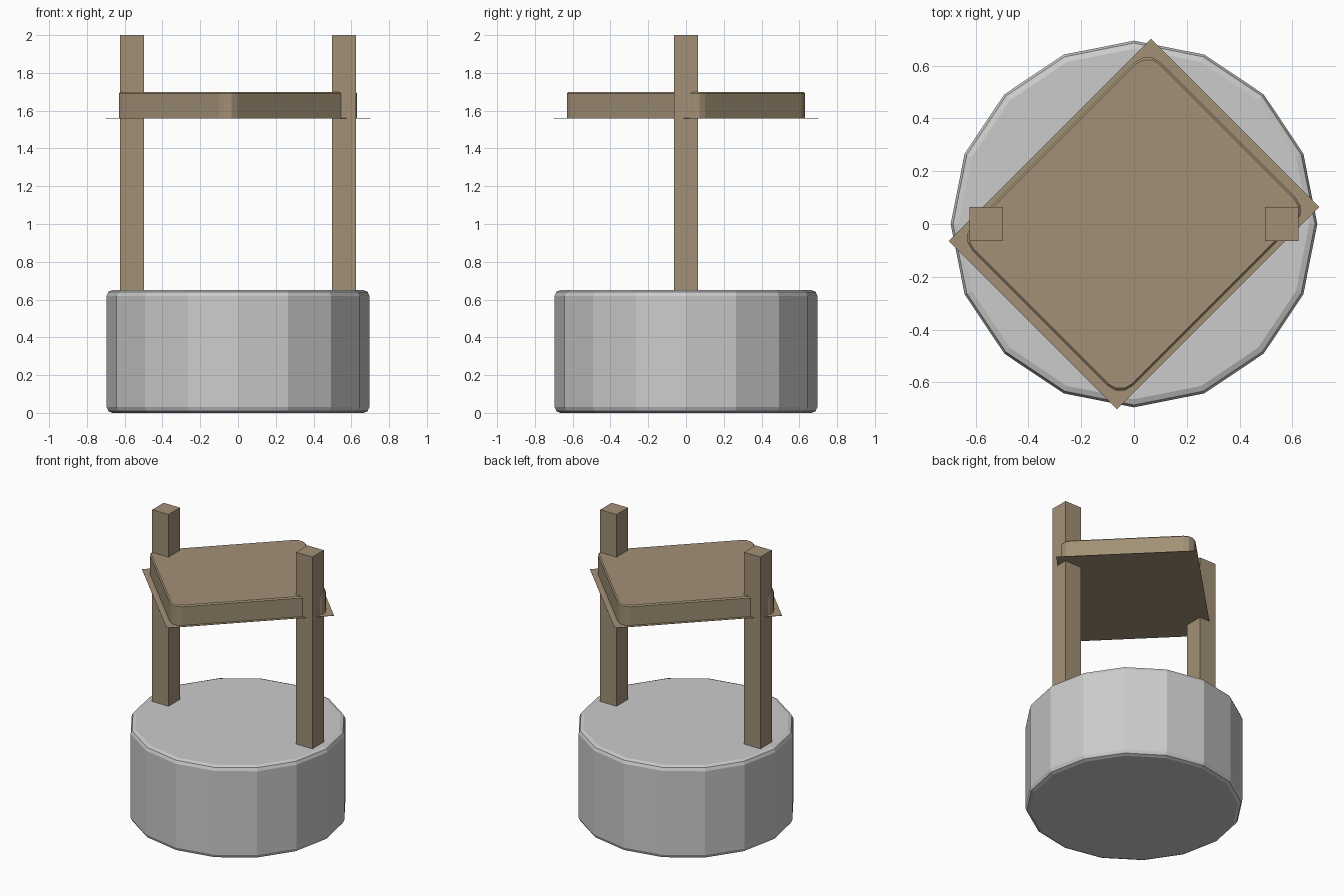
import bpy, bmesh, math
from mathutils import Matrix, Vector

if "Cube" in bpy.data.objects:
    bpy.data.objects.remove(bpy.data.objects["Cube"])

wood = bpy.data.materials.new("wood")
wood.diffuse_color = (0.36, 0.28, 0.18, 1)
wood.use_nodes = True
wood.node_tree.nodes["Principled BSDF"].inputs["Base Color"].default_value = wood.diffuse_color


def finish(name, bm, mat=None):
    bmesh.ops.recalc_face_normals(bm, faces=bm.faces)
    me = bpy.data.meshes.new(name)
    bm.to_mesh(me)
    bm.free()
    ob = bpy.data.objects.new(name, me)
    bpy.context.collection.objects.link(ob)
    if mat:
        me.materials.append(mat)
    return ob


def box(bm, size, centre):
    m = Matrix.Translation(centre) @ Matrix.Diagonal((*size, 1))
    return bmesh.ops.create_cube(bm, size=1, matrix=m)["verts"]


# Stone base: sixteen sides with softened rims
R, H = 0.695, 0.65
bm = bmesh.new()
bmesh.ops.create_cone(bm, cap_ends=True, segments=16, radius1=R, radius2=R,
                      depth=H, matrix=Matrix.Translation((0, 0, H / 2)))
rims = [e for e in bm.edges if abs(e.verts[0].co.z - e.verts[1].co.z) < 1e-4]
bmesh.ops.bevel(bm, geom=rims, offset=0.03, offset_type='OFFSET', segments=2,
                profile=0.5, affect='EDGES')
finish("stone_base", bm)

# Two upright posts
for side, x in (("left", -0.56), ("right", 0.56)):
    bm = bmesh.new()
    box(bm, (0.127, 0.127, 1.4), (x, 0, 1.3))
    finish(side + "_post", bm, wood)

# Roof slab: rounded corners, slightly narrower on top, turned 45 degrees
turn = Matrix.Rotation(math.radians(45), 3, 'Z')
bm = bmesh.new()
box(bm, (1.01, 0.862, 0.14), (0, 0, 1.63))
uprights = [e for e in bm.edges if abs(e.verts[0].co.z - e.verts[1].co.z) > 0.1]
bmesh.ops.bevel(bm, geom=uprights, offset=0.07, segments=3, profile=0.5,
                affect='EDGES')
top = [e for e in bm.edges if min(v.co.z for v in e.verts) > 1.69]
bmesh.ops.bevel(bm, geom=top, offset=0.008, segments=1, affect='EDGES')
bmesh.ops.rotate(bm, verts=bm.verts, cent=(0, 0, 0), matrix=turn)
finish("roof_slab", bm, wood)

# Thin sheet under the slab, overhanging all round
bm = bmesh.new()
box(bm, (1.085, 0.902, 0.002), (0, 0, 1.56))
bmesh.ops.rotate(bm, verts=bm.verts, cent=(0, 0, 0), matrix=turn)
finish("roof_sheet", bm, wood)
